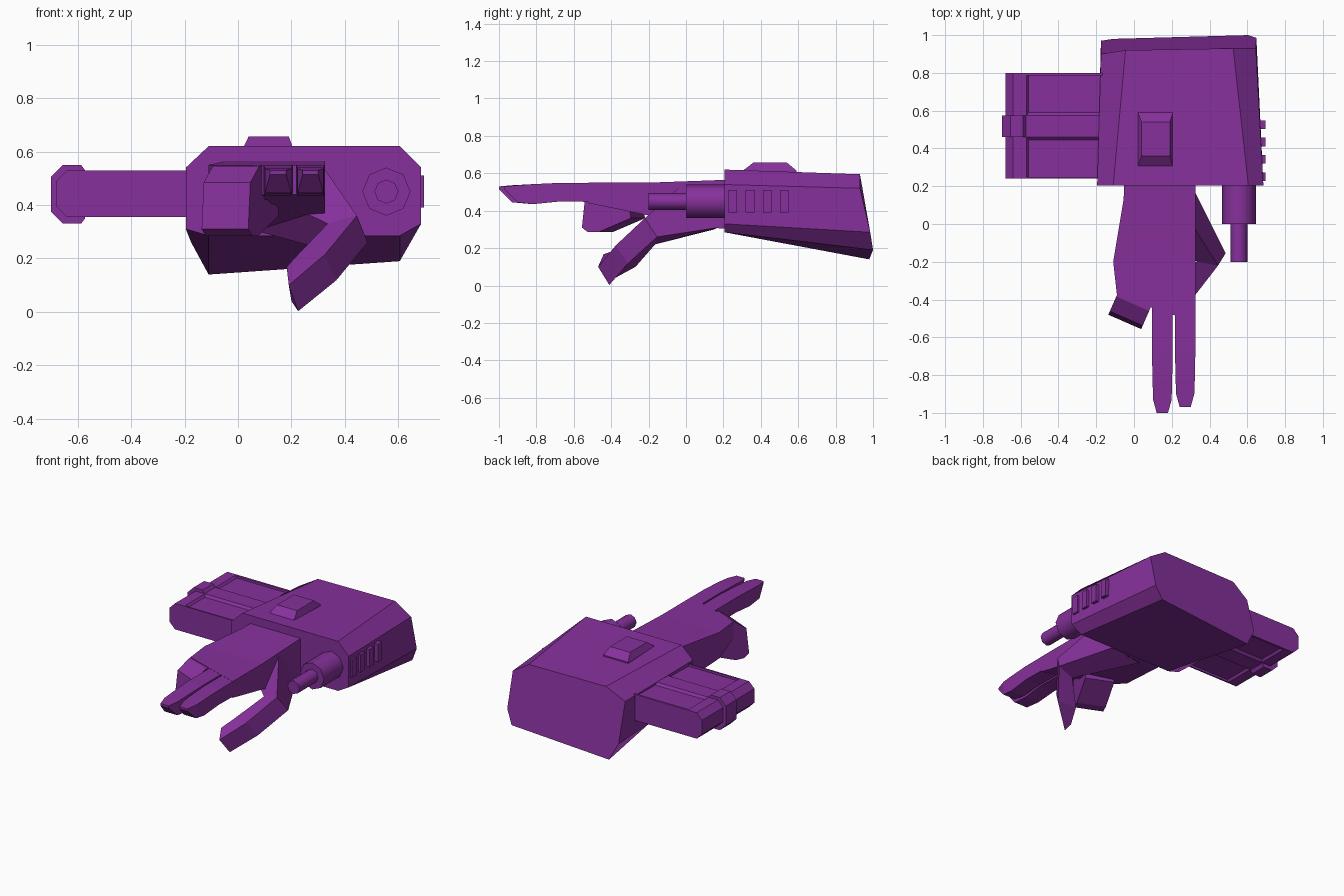
import bpy, bmesh, math
from mathutils import Vector

if "Cube" in bpy.data.objects:
    bpy.data.objects.remove(bpy.data.objects["Cube"])

mat = bpy.data.materials.new("purple")
mat.diffuse_color = (0.24, 0.03, 0.33, 1)
mat.use_nodes = True
mat.node_tree.nodes["Principled BSDF"].inputs["Base Color"].default_value = mat.diffuse_color


def finish(name, bm):
    bmesh.ops.recalc_face_normals(bm, faces=bm.faces)
    me = bpy.data.meshes.new(name)
    bm.to_mesh(me)
    bm.free()
    me.materials.append(mat)
    ob = bpy.data.objects.new(name, me)
    bpy.context.collection.objects.link(ob)
    return ob


def loft(name, rings):
    """Skin closed rings of equal length and cap both ends."""
    bm = bmesh.new()
    rs = [[bm.verts.new(p) for p in r] for r in rings]
    n = len(rs[0])
    for a, b in zip(rs, rs[1:]):
        for i in range(n):
            j = (i + 1) % n
            bm.faces.new((a[i], a[j], b[j], b[i]))
    bm.faces.new(rs[0])
    bm.faces.new(rs[-1])
    return finish(name, bm)


def rect_y(y, x0, x1, z0, z1):
    return [(x0, y, z0), (x1, y, z0), (x1, y, z1), (x0, y, z1)]


def rect_z(z, x0, x1, y0, y1):
    return [(x0, y0, z), (x1, y0, z), (x1, y1, z), (x0, y1, z)]


def box(name, x0, x1, y0, y1, z0, z1):
    return loft(name, [rect_y(y0, x0, x1, z0, z1), rect_y(y1, x0, x1, z0, z1)])


def prism_y(name, profile, y0, y1):
    return loft(name, [[(x, y, z) for x, z in profile] for y in (y0, y1)])


# Forearm housing: octagon in front, lower and slanted at the rear
front = [(-.11, .62), (.605, .62), (.685, .54), (.685, .33),
         (.605, .285), (-.11, .285), (-.195, .31), (-.195, .54)]
rear = [(-.045, .92, .595), (.525, .93, .595), (.645, .93, .52), (.648, .985, .285),
        (.605, 1, .19), (-.11, .98, .14), (-.175, .97, .26), (-.175, .90, .52)]
loft("forearm_housing", [[(x, .205, z) for x, z in front], rear])

# Raised block on top
loft("top_block", [rect_z(.59, .02, .205, .305, .59), rect_z(.615, .02, .205, .305, .59),
                   rect_z(.657, .04, .19, .36, .54)])

# Side vents
for i in range(4):
    y = .25 + i * .092
    box(f"side_vent_{i + 1}", .64, .695, y - .023, y + .023, .39, .51)

# Barrel, two stepped octagonal tubes
for name, r, y0, y1 in (("barrel_sleeve", .09, 0, .25), ("barrel_tip", .045, -.2, .05)):
    ring = [(.555 + r * math.cos(i * math.pi / 4), .45 + r * math.sin(i * math.pi / 4))
            for i in range(8)]
    ob = prism_y(name, ring, y0, y1)
    bpy.context.view_layer.objects.active = ob
    ob.select_set(True)
    bpy.ops.object.shade_smooth_by_angle(angle=math.radians(50))
    ob.select_set(False)


# Side magazine: recessed body, rails, chamfered end cap and band
def cap_profile(x0, x1, z0, z1, c):
    return [(x0 + c, z0), (x1 - .015, z0), (x1, z0 + .02), (x1, z1 - .02),
            (x1 - .015, z1), (x0 + c, z1), (x0, z1 - c), (x0, z0 + c)]


box("magazine_body", -.60, -.12, .24, .80, .37, .515)
for z0, z1, side in ((.51, .53, "upper"), (.375, .355, "lower")):
    prof = [(.44, z0), (.46, z1), (.574, z1), (.595, z0)]
    loft(f"magazine_{side}_rail", [[(x, y, z) for y, z in prof] for x in (-.58, -.12)])
    for y0, y1, end in ((.24, .25, "front"), (.785, .80, "rear")):
        box(f"magazine_{side}_{end}_rim", -.58, -.12, y0, y1, min(z0, z1), max(z0, z1))
prism_y("magazine_cap", cap_profile(-.68, -.555, .355, .53, .04), .24, .80)
prism_y("magazine_band", cap_profile(-.70, -.572, .33, .55, .045), .46, .574)

# Palm, running from the wrist to a slanted knuckle line
knuckles = [(-.09, -.38, .44), (.325, -.52, .44), (.325, -.52, .55), (-.09, -.38, .55)]
loft("palm", [rect_y(.25, -.05, .325, .30, .567), rect_y(.13, -.055, .325, .31, .562),
              rect_y(-.2, -.11, .325, .375, .55), knuckles])

# Two straight pointing fingers
for name, x0, x1, dy in (("middle_finger", .095, .205, 0), ("index_finger", .217, .325, .03)):
    loft(name, [rect_y(-.38, x0, x1, .445, .549), rect_y(-.67, x0, x1, .45, .549),
                rect_y(-.82, x0 + .003, x1 - .003, .435, .542),
                rect_y(-.93 + dy, x0 + .006, x1 - .006, .445, .536),
                rect_y(-1 + dy, x0 + .025, x1 - .025, .515, .53)])

# Curled outer fingers, a bent profile swept across the slanted knuckles
u, w = Vector((-.4, -.917, 0)), Vector((.917, -.4, 0))
curl = [(-.04, .548), (.01, .546), (.095, .485), (.115, .31), (.08, .285),
        (.02, .285), (-.17, .36), (-.16, .42), (-.04, .42)]
loft("curled_fingers", [[Vector((-.09, -.375, z)) + u * a + w * s for a, z in curl]
                        for s in (0, .19)])

# Thumb: wide base from the wrist, then two tapering segments
joint = [(.445, -.22, .36), (.485, -.155, .26), (.37, -.165, .22), (.335, -.20, .33)]
loft("thumb_base", [[(.32, -.02, .54), (.322, .17, .31), (.08, .15, .30), (.15, -.08, .42)],
                    joint])
loft("thumb", [joint,
               [(.325, -.375, .215), (.367, -.31, .118), (.25, -.27, .10), (.21, -.34, .20)],
               [(.19, -.47, .10), (.225, -.41, .003), (.20, -.38, .04), (.182, -.44, .168)]])
